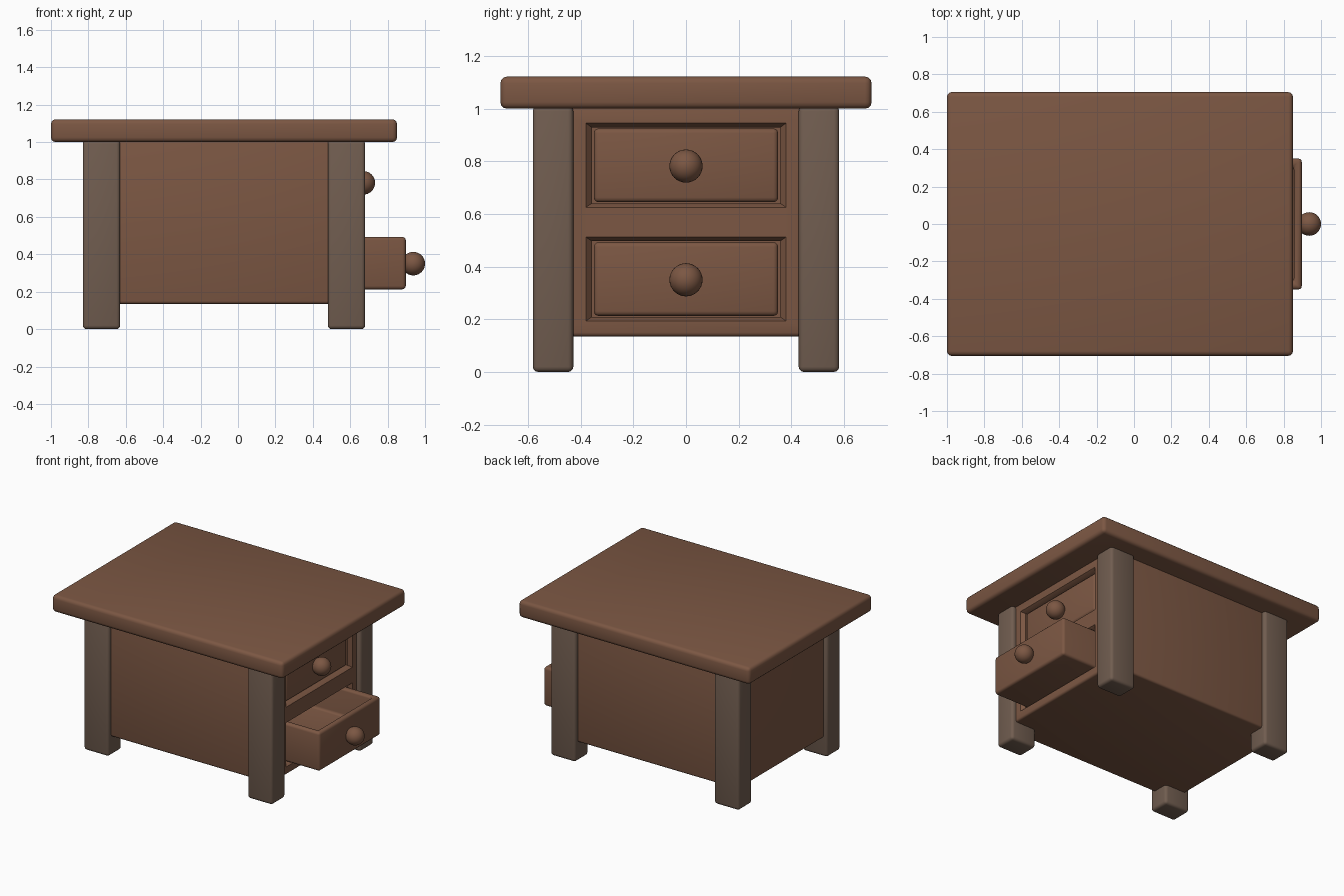
import bpy, bmesh, math

if "Cube" in bpy.data.objects:
    bpy.data.objects.remove(bpy.data.objects["Cube"])


def material(name, color):
    m = bpy.data.materials.new(name)
    m.diffuse_color = color
    m.use_nodes = True
    m.node_tree.nodes["Principled BSDF"].inputs["Base Color"].default_value = m.diffuse_color
    return m


WOOD = material("brown_wood", (0.20, 0.095, 0.056, 1))
LEG_WOOD = material("grey_brown_wood", (0.165, 0.11, 0.08, 1))


def add_object(name, bm, mat=None):
    bmesh.ops.recalc_face_normals(bm, faces=bm.faces)
    mesh = bpy.data.meshes.new(name)
    bm.to_mesh(mesh)
    bm.free()
    ob = bpy.data.objects.new(name, mesh)
    bpy.context.collection.objects.link(ob)
    if mat:
        mesh.materials.append(mat)
    return ob


def box_bm(lo, hi):
    bm = bmesh.new()
    bmesh.ops.create_cube(bm, size=1)
    for v in bm.verts:
        v.co = [(lo[i] + hi[i]) / 2 + v.co[i] * (hi[i] - lo[i]) for i in range(3)]
    return bm


def bevel(ob, width, segments=3):
    mod = ob.modifiers.new("bevel", 'BEVEL')
    mod.width, mod.segments = width, segments
    mod.limit_method = 'ANGLE'


def finish(ob):
    bpy.ops.object.select_all(action='DESELECT')
    ob.select_set(True)
    bpy.context.view_layer.objects.active = ob
    for mod in list(ob.modifiers):
        bpy.ops.object.modifier_apply(modifier=mod.name)
    bpy.ops.object.shade_smooth_by_angle(angle=math.radians(35))


# table top
top = add_object("table_top", box_bm((-1, -0.705, 1.0), (0.85, 0.705, 1.122)), WOOD)
bevel(top, 0.025)
finish(top)

# four legs
for xn, cx in (("back", -0.73), ("front", 0.58)):
    for yn, s in (("left", -1), ("right", 1)):
        cy = s * 0.505
        leg = add_object(f"{xn}_{yn}_leg",
                         box_bm((cx - 0.1, cy - 0.077, 0), (cx + 0.1, cy + 0.077, 1.01)), LEG_WOOD)
        bevel(leg, 0.02)
        finish(leg)

# cabinet body with two drawer openings
BODY_X = 0.65
body = add_object("cabinet_body", box_bm((-0.80, -0.55, 0.135), (BODY_X, 0.55, 1.01)), WOOD)
bevel(body, 0.015)


def opening_cutter(z0, z1):
    # flared rim narrowing into a straight drawer cavity
    bm = bmesh.new()
    rings = []
    for x, g in ((BODY_X + 0.03, 0.055), (BODY_X - 0.025, 0.006), (-0.45, 0.006)):
        y = 0.352 + g
        rings.append([bm.verts.new((x, a, b)) for a, b in
                      ((-y, z0 - g * 0.7), (y, z0 - g * 0.7), (y, z1 + g * 0.7), (-y, z1 + g * 0.7))])
    for a, b in zip(rings, rings[1:]):
        for i in range(4):
            j = (i + 1) % 4
            bm.faces.new((a[i], a[j], b[j], b[i]))
    bm.faces.new(rings[0])
    bm.faces.new(rings[-1])
    cutter = add_object("opening_cutter", bm)
    cutter.hide_render = True
    return cutter


DRAWERS = (("upper", 0.645, 0.63), ("lower", 0.213, 0.897))
HEIGHT, DEPTH = 0.28, 1.0
cutters = []
for name, z, x in DRAWERS:
    cutters.append(opening_cutter(z, z + HEIGHT))
    mod = body.modifiers.new("opening", 'BOOLEAN')
    mod.operation, mod.solver, mod.object = 'DIFFERENCE', 'EXACT', cutters[-1]
finish(body)
for c in cutters:
    bpy.data.objects.remove(c)

# hollow drawers with round knobs
for name, z, x in DRAWERS:
    bm = box_bm((x - DEPTH, -0.35, z), (x, 0.35, z + HEIGHT))
    bm.faces.ensure_lookup_table()
    lid = max(bm.faces, key=lambda f: f.calc_center_median().z)
    bmesh.ops.inset_region(bm, faces=[lid], thickness=0.06)
    well = bmesh.ops.extrude_face_region(bm, geom=[lid])
    bmesh.ops.translate(bm, vec=(0, 0, -0.2),
                        verts=[g for g in well["geom"] if isinstance(g, bmesh.types.BMVert)])
    if lid.is_valid:
        bm.faces.remove(lid)
    drawer = add_object(name + "_drawer", bm, WOOD)
    bevel(drawer, 0.018)
    finish(drawer)

    bpy.ops.mesh.primitive_uv_sphere_add(segments=32, ring_count=16, radius=0.063,
                                         location=(x + 0.04, 0, z + HEIGHT / 2 - 0.003),
                                         rotation=(0, math.pi / 2, 0))
    knob = bpy.context.object
    knob.name = name + "_drawer_knob"
    knob.data.materials.append(WOOD)
    finish(knob)
